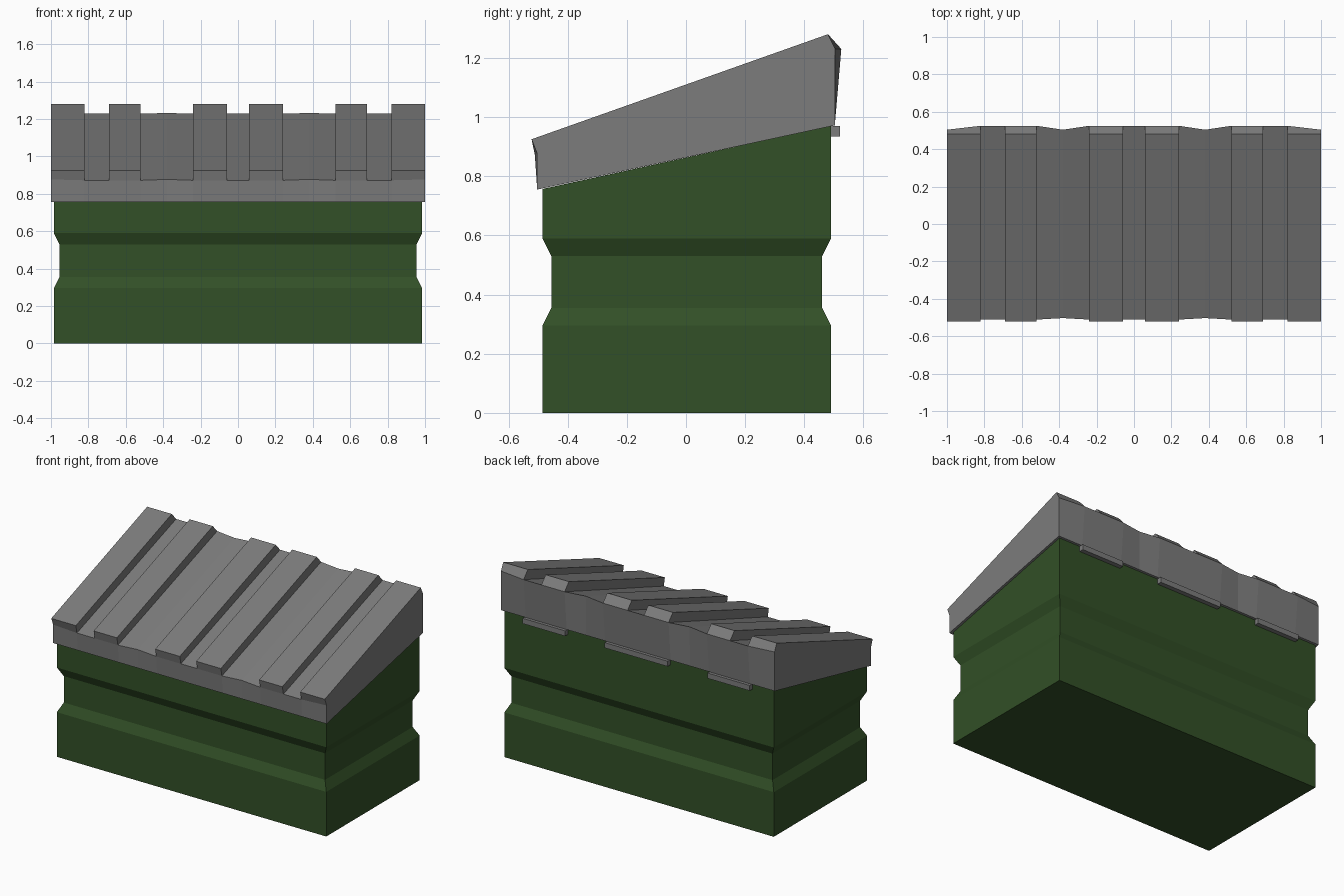
import bpy
import bmesh

cube = bpy.data.objects.get("Cube")
if cube:
    bpy.data.objects.remove(cube)


def material(name, rgb):
    m = bpy.data.materials.new(name)
    m.use_nodes = True
    m.diffuse_color = (*rgb, 1)
    m.node_tree.nodes["Principled BSDF"].inputs["Base Color"].default_value = (*rgb, 1)
    return m


GREEN = material("dark green paint", (0.032, 0.08, 0.02))
GREY = material("grey plastic", (0.2, 0.2, 0.2))


def loft(name, sections, mat):
    """Skin matching closed loops into a capped, flat-shaded solid."""
    bm = bmesh.new()
    loops = [[bm.verts.new(p) for p in s] for s in sections]
    n = len(loops[0])
    for a, b in zip(loops, loops[1:]):
        for i in range(n):
            j = (i + 1) % n
            bm.faces.new((a[i], a[j], b[j], b[i]))
    bm.faces.new(loops[0])
    bm.faces.new(loops[-1])
    bmesh.ops.remove_doubles(bm, verts=bm.verts, dist=0.0005)
    bmesh.ops.recalc_face_normals(bm, faces=bm.faces)
    mesh = bpy.data.meshes.new(name)
    bm.to_mesh(mesh)
    bm.free()
    mesh.materials.append(mat)
    obj = bpy.data.objects.new(name, mesh)
    bpy.context.collection.objects.link(obj)
    return obj


# Container body: rectangular rings with a recessed band and a sloping rim
def ring(inset, z_front, z_back):
    x, front, back = 0.985 - inset, -0.485 + inset, 0.49 - inset
    return [(-x, front, z_front), (x, front, z_front), (x, back, z_back), (-x, back, z_back)]


levels = [(0, 0), (0, 0.295), (0.03, 0.355), (0.03, 0.53), (0, 0.59)]
loft("container_body", [ring(i, z, z) for i, z in levels] + [ring(0, 0.757, 0.97)], GREEN)


# Lid: sections across the width, raised on the ribs and pinched at panel middles
def lid_section(x, raised, pinched):
    low_front = (x, -0.503, 0.877) if pinched else (x, -0.511, 0.872)
    low_back = (x, 0.504, 1.231) if pinched else (x, 0.525, 1.23)
    top_front = (x, -0.522, 0.925) if raised else low_front
    top_back = (x, 0.48, 1.28) if raised else low_back
    return [(x, -0.503, 0.755), low_front, top_front, top_back, low_back, (x, 0.503, 0.972)]


half = [(0.06, 0, 0), (0.06, 1, 0), (0.24, 1, 0), (0.24, 0, 0), (0.38, 0, 1), (0.52, 0, 0),
        (0.52, 1, 0), (0.69, 1, 0), (0.69, 0, 0), (0.82, 0, 0), (0.82, 1, 0), (1, 1, 1)]
columns = [(-x, r, p) for x, r, p in reversed(half)] + half
loft("ribbed_lid", [lid_section(*c) for c in columns], GREY)

# Hinge plates along the back rim
for name, x0, x1 in (("right_hinge", -0.83, -0.52), ("middle_hinge", -0.23, 0.23), ("left_hinge", 0.52, 0.83)):
    loft(name, [[(x, 0.488, 0.935), (x, 0.52, 0.935), (x, 0.52, 0.97), (x, 0.488, 0.97)]
                for x in (x0, x1)], GREY)
